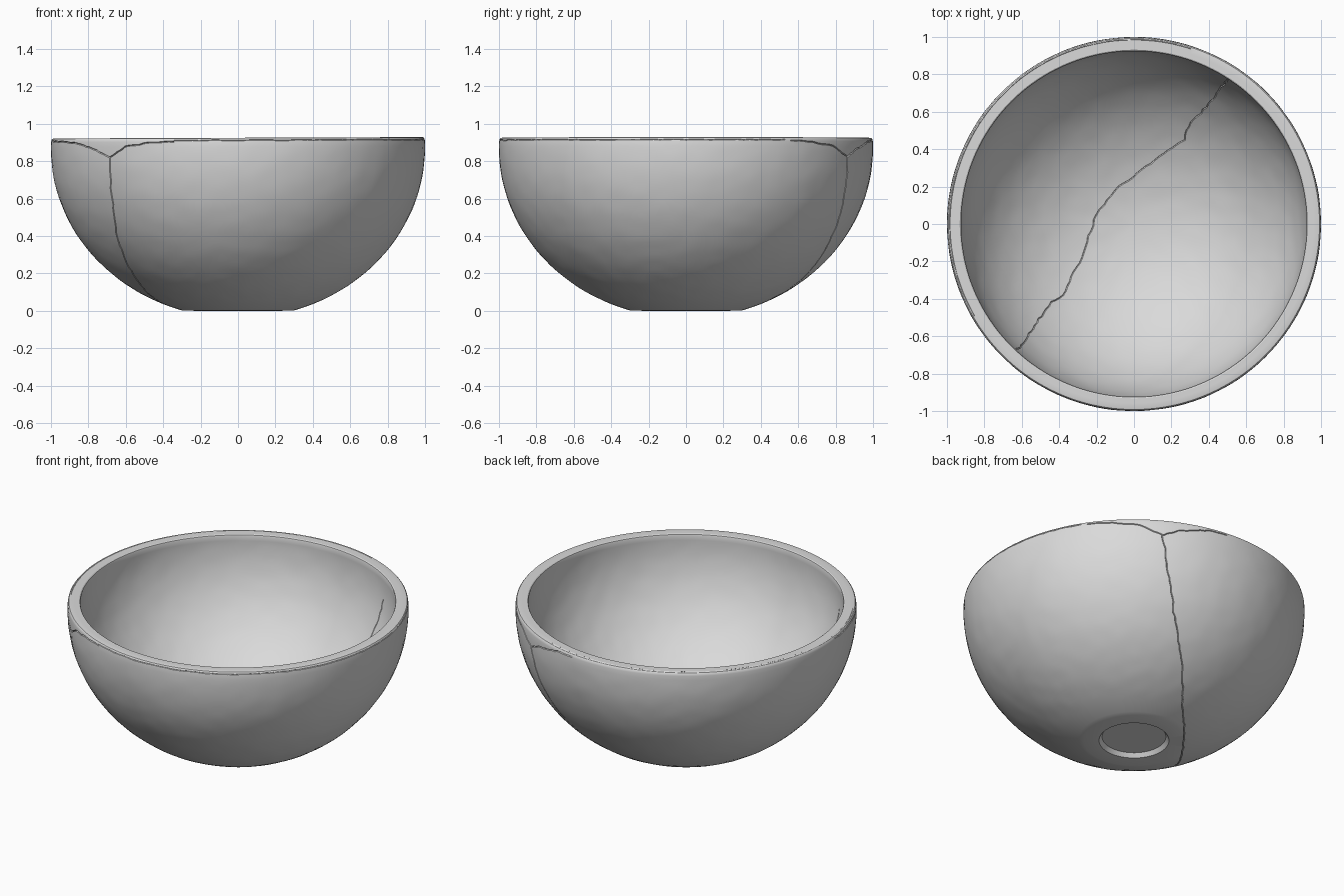
import bpy, bmesh, math, random
from math import sin, cos, pi, radians, sqrt
from mathutils import Vector, noise

random.seed(4)
if "Cube" in bpy.data.objects:
    bpy.data.objects.remove(bpy.data.objects["Cube"], do_unlink=True)

CENTRE = Vector((0, 0, 0.87))
OUTER = (1.0, 0.91)      # horizontal and vertical radii of the outside
INNER = (0.925, 0.81)    # same for the hollow
RIM = 0.925

clay = bpy.data.materials.new("pale_grey_clay")
clay.use_nodes = True
clay.diffuse_color = (0.7, 0.7, 0.7, 1)
bsdf = next(n for n in clay.node_tree.nodes if n.type == 'BSDF_PRINCIPLED')
bsdf.inputs["Base Color"].default_value = (0.7, 0.7, 0.7, 1)
bsdf.inputs["Roughness"].default_value = 0.8


def new_object(name, bm):
    bmesh.ops.recalc_face_normals(bm, faces=bm.faces)
    mesh = bpy.data.meshes.new(name)
    bm.to_mesh(mesh)
    bm.free()
    mesh.materials.append(clay)
    obj = bpy.data.objects.new(name, mesh)
    bpy.context.collection.objects.link(obj)
    return obj


def arc(radii, start, end, steps):
    """Profile points on an ellipse, angles measured up from straight down."""
    for i in range(steps + 1):
        a = start + (end - start) * i / steps
        yield radii[0] * sin(a), CENTRE.z - radii[1] * cos(a)


def project(p, radii):
    """Push a point radially onto the inner or outer wall."""
    d = p - CENTRE
    k = sqrt((d.x ** 2 + d.y ** 2) / radii[0] ** 2 + d.z ** 2 / radii[1] ** 2)
    return CENTRE + d / k


def wall(x, y, radii):
    """Wall point at the given plan position."""
    q = max(0, 1 - (x * x + y * y) / radii[0] ** 2)
    return Vector((x, y, CENTRE.z - radii[1] * sqrt(q)))


def polar(angle, z, r=1.0):
    return Vector((r * cos(radians(angle)), r * sin(radians(angle)), z))


# Bowl: recessed foot, outer wall, rounded flat rim, hollow
profile = [(0, 0.025), (0.1, 0.025), (0.187, 0.025), (0.205, 0.0)]
profile += arc(OUTER, math.asin(0.295), math.acos(-0.038), 44)
profile += [(0.997, 0.917), (0.992, 0.923), (0.985, RIM), (0.958, RIM),
            (0.932, RIM), (0.926, 0.921)]
profile += arc(INNER, math.acos(-0.055), 0, 44)

bm = bmesh.new()
verts = [bm.verts.new((r, 0, z)) for r, z in profile]
edges = [bm.edges.new(pair) for pair in zip(verts, verts[1:])]
bmesh.ops.spin(bm, geom=verts + edges, cent=(0, 0, 0), axis=(0, 0, 1),
               angle=2 * pi, steps=160)
bmesh.ops.remove_doubles(bm, verts=bm.verts, dist=0.0005)

# Slight hand-made unevenness on the walls
for v in bm.verts:
    if 0.05 < v.co.z < 0.9:
        d = (v.co - CENTRE).normalized()
        v.co += d * 0.0015 * noise.noise(v.co * 12)
    v.co.z += 0.004 * v.co.x * max(0, v.co.z)
bowl = new_object("cracked_bowl", bm)


def crack(points, radii=None, width=0.0035, depth=0.007, jitter=0.005):
    """Cut a thin jagged groove along a path."""
    path = []
    for a, b in zip(points, points[1:]):
        n = max(1, round((b - a).length / 0.03))
        path += [a.lerp(b, i / n) for i in range(n)]
    path.append(points[-1])
    bm = bmesh.new()
    rings = []
    for i, p in enumerate(path):
        tangent = (path[min(i + 1, len(path) - 1)] - path[max(i - 1, 0)]).normalized()
        normal = (p - CENTRE).normalized()
        side = tangent.cross(normal).normalized()
        p = p + side * random.uniform(-jitter, jitter)
        if radii:
            p = project(p, radii)
        p = p + Vector((0, 0, 0.004 * p.x * p.z))
        rings.append([bm.verts.new(p + o) for o in
                      (side * width, normal * depth, -side * width, -normal * depth)])
    for a, b in zip(rings, rings[1:]):
        for j in range(4):
            k = (j + 1) % 4
            bm.faces.new((a[j], a[k], b[k], b[j]))
    bm.faces.new(rings[0])
    bm.faces.new(rings[-1])
    cutter = new_object("crack_cutter", bm)
    cutter.hide_render = True
    cut = bowl.modifiers.new("crack", 'BOOLEAN')
    cut.operation = 'DIFFERENCE'
    cut.solver = 'EXACT'
    cut.object = cutter
    bpy.context.view_layer.objects.active = bowl
    bpy.ops.object.modifier_apply(modifier=cut.name)
    bpy.data.objects.remove(cutter, do_unlink=True)


# Main crack on the outside, passing beside the foot
outside = [(-0.67, -0.68), (-0.63, -0.525), (-0.55, -0.35), (-0.38, -0.03),
           (-0.2, 0.22), (0, 0.44), (0.18, 0.65), (0.32, 0.755), (0.448, 0.843)]
crack([polar(226.6, 0.82)] + [wall(x, y, OUTER) for x, y in outside]
      + [polar(59.7, 0.82)], OUTER)

# Main crack across the hollow
inside = [(-0.63, -0.67), (-0.6, -0.65), (-0.44, -0.42), (-0.38, -0.38),
          (-0.28, -0.18), (-0.2, 0.05), (-0.08, 0.2), (0.02, 0.27),
          (0.27, 0.45), (0.29, 0.52), (0.4, 0.64), (0.5, 0.77)]
crack([wall(x, y, INNER) for x, y in inside], INNER)

# Forked ends of the crack below the rim
forks = [[(226.6, 0.82), (219, 0.87), (209, 0.902), (198, 0.908), (186, 0.91)],
         [(226.6, 0.82), (233, 0.88), (243, 0.902), (250, 0.907)],
         [(59.7, 0.82), (65, 0.86), (76, 0.902), (83, 0.907)],
         [(59.7, 0.82), (52, 0.88), (41, 0.902), (34, 0.907)]]
for fork in forks:
    crack([polar(a, z) for a, z in fork], OUTER, jitter=0.003)

# Hairline seams following the rim
crack([polar(a, RIM, 0.983) for a in range(72, 212, 2)], width=0.003,
      depth=0.004, jitter=0.002)
crack([polar(a, 0.912) for a in range(250, 394, 2)], OUTER, width=0.003,
      depth=0.004, jitter=0.002)

# Smooth walls with crisp crack, rim and foot edges
bpy.ops.object.select_all(action='DESELECT')
bowl.select_set(True)
bpy.context.view_layer.objects.active = bowl
bpy.ops.object.shade_smooth_by_angle(angle=radians(32))
